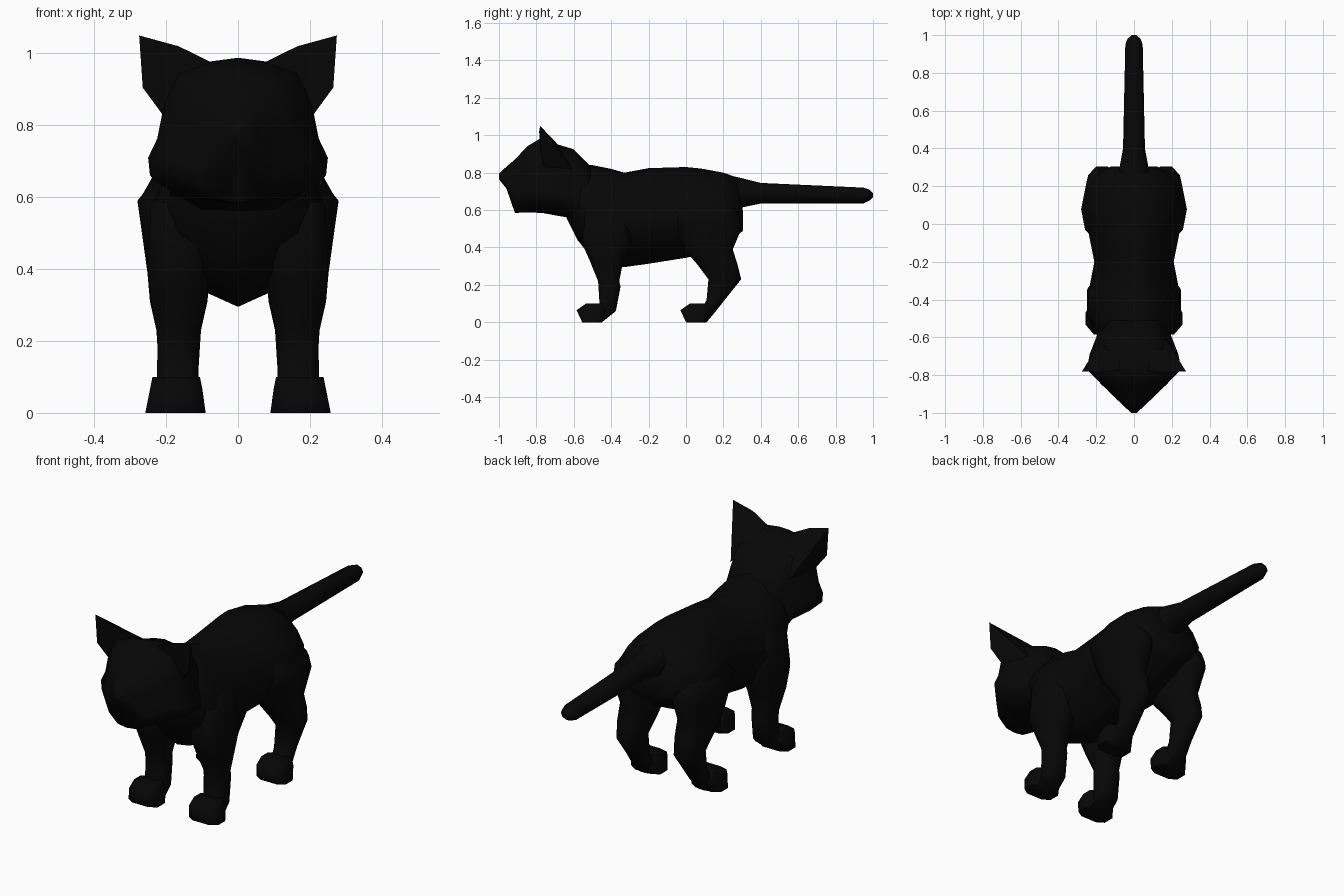
import bpy, bmesh, math

if "Cube" in bpy.data.objects:
    bpy.data.objects.remove(bpy.data.objects["Cube"], do_unlink=True)

fur = bpy.data.materials.new("black fur")
fur.diffuse_color = (0.002, 0.002, 0.002, 1)
fur.use_nodes = True
fur.node_tree.nodes["Principled BSDF"].inputs["Base Color"].default_value = (0.002, 0.002, 0.002, 1)


def finish(name, bm):
    bmesh.ops.recalc_face_normals(bm, faces=bm.faces)
    mesh = bpy.data.meshes.new(name)
    bm.to_mesh(mesh)
    bm.free()
    mesh.materials.append(fur)
    obj = bpy.data.objects.new(name, mesh)
    bpy.context.collection.objects.link(obj)
    bpy.ops.object.select_all(action="DESELECT")
    obj.select_set(True)
    bpy.context.view_layer.objects.active = obj
    bpy.ops.object.shade_smooth_by_angle(angle=math.radians(60))


def skin(name, rings):
    """Join a list of point rings into a closed tube."""
    bm = bmesh.new()
    loops = [[bm.verts.new(p) for p in ring] for ring in rings]
    n = len(loops[0])
    for a, b in zip(loops, loops[1:]):
        for i in range(n):
            j = (i + 1) % n
            bm.faces.new((a[i], a[j], b[j], b[i]))
    bm.faces.new(loops[0])
    bm.faces.new(loops[-1])
    finish(name, bm)


def along_y(name, half, stations):
    """Stations are (y, half width, top z, bottom z)."""
    section = half + [(-u, v) for u, v in half[-2:0:-1]]
    skin(name, [[(u * w, y, (t + b) / 2 + v * (t - b) / 2) for u, v in section]
                for y, w, t, b in stations])


def along_z(name, side, half, stations, shift=0):
    """Stations are (z, centre x, half width, front y, back y)."""
    section = half + [(-u, v) for u, v in reversed(half)]
    skin(name, [[(side * (x + u * w), (f + b) / 2 + v * (b - f) / 2 + shift, z)
                 for u, v in section] for z, x, w, f, b in stations])


# Torso with a narrow back and a keeled belly
along_y("body", [(0, 1), (.42, .84), (.8, .42), (1, 0), (.8, -.55), (.38, -.84), (0, -1)], [
    (-.64, .12, .80, .56), (-.58, .19, .845, .44), (-.5, .23, .84, .34),
    (-.4, .24, .82, .295), (-.33, .235, .80, .295), (-.2, .21, .824, .313),
    (0, .25, .83, .345), (.08, .275, .822, .36), (.2, .24, .80, .42),
    (.27, .19, .775, .46), (.305, .12, .59, .49)])

# Head with full cheeks, tapering to the nose and running back into the neck
along_y("head", [(0, 1), (.3, .95), (.68, .8), (.84, .25), (.9, -.12), (1, -.38),
                 (.98, -.62), (.5, -.95), (0, -1)], [
    (-1, .015, .795, .765), (-.96, .058, .832, .715), (-.915, .105, .87, .585),
    (-.85, .172, .94, .587), (-.77, .25, .988, .585), (-.69, .235, .952, .57),
    (-.6, .20, .925, .555), (-.51, .17, .835, .5)])

# Tail flaring into the rump
along_y("tail", [(0, 1), (.7, .7), (1, 0), (.7, -.7), (0, -1)], [
    (.15, .15, .80, .54), (.28, .08, .775, .61), (.4, .058, .745, .635),
    (.95, .046, .72, .635), (.98, .035, .71, .65), (1, .012, .69, .67)])

octagon = [(.55, -1), (1, -.55), (1, .55), (.55, 1)]
thigh = [(.35, -1), (.8, -.72), (1, -.1), (.72, .75), (.3, 1)]

for side, label in ((1, "left"), (-1, "right")):
    # Pointed ear, merging back toward the neck
    bm = bmesh.new()
    for x, y, z in ((.275, -.78, 1.05), (.265, -.78, .905), (.21, -.76, .83),
                    (.07, -.775, .973), (.165, -.785, 1.02), (.16, -.68, .93),
                    (.08, -.67, .935), (.17, -.61, .82)):
        bm.verts.new((side * x, y, z))
    bmesh.ops.convex_hull(bm, input=bm.verts)
    finish(label + "_ear", bm)

    # Front leg
    along_z(label + "_front_leg", side, octagon, [
        (.72, .09, .06, -.48, -.36), (.58, .155, .088, -.54, -.31), (.42, .165, .085, -.555, -.29),
        (.33, .165, .08, -.515, -.335), (.22, .168, .057, -.47, -.357),
        (.19, .168, .056, -.468, -.35), (.06, .168, .058, -.46, -.375), (0, .17, .06, -.5, -.45)])

    # Hind leg with thigh and hock
    along_z(label + "_hind_leg", side, thigh, [
        (.74, .09, .07, .02, .18), (.59, .175, .105, -.08, .27), (.52, .17, .1, -.06, .305),
        (.39, .165, .087, -.01, .25), (.31, .165, .08, .06, .275), (.23, .165, .062, .12, .295),
        (.12, .165, .055, .11, .207), (.06, .168, .058, .08, .16), (0, .17, .05, .05, .11)])

    # Paws share one shape
    for part, shift in (("front", 0), ("hind", .555)):
        along_z(label + "_" + part + "_paw", side, octagon, [
            (.1, .172, .066, -.535, -.44), (.065, .172, .073, -.585, -.41),
            (0, .174, .084, -.555, -.45)], shift)
